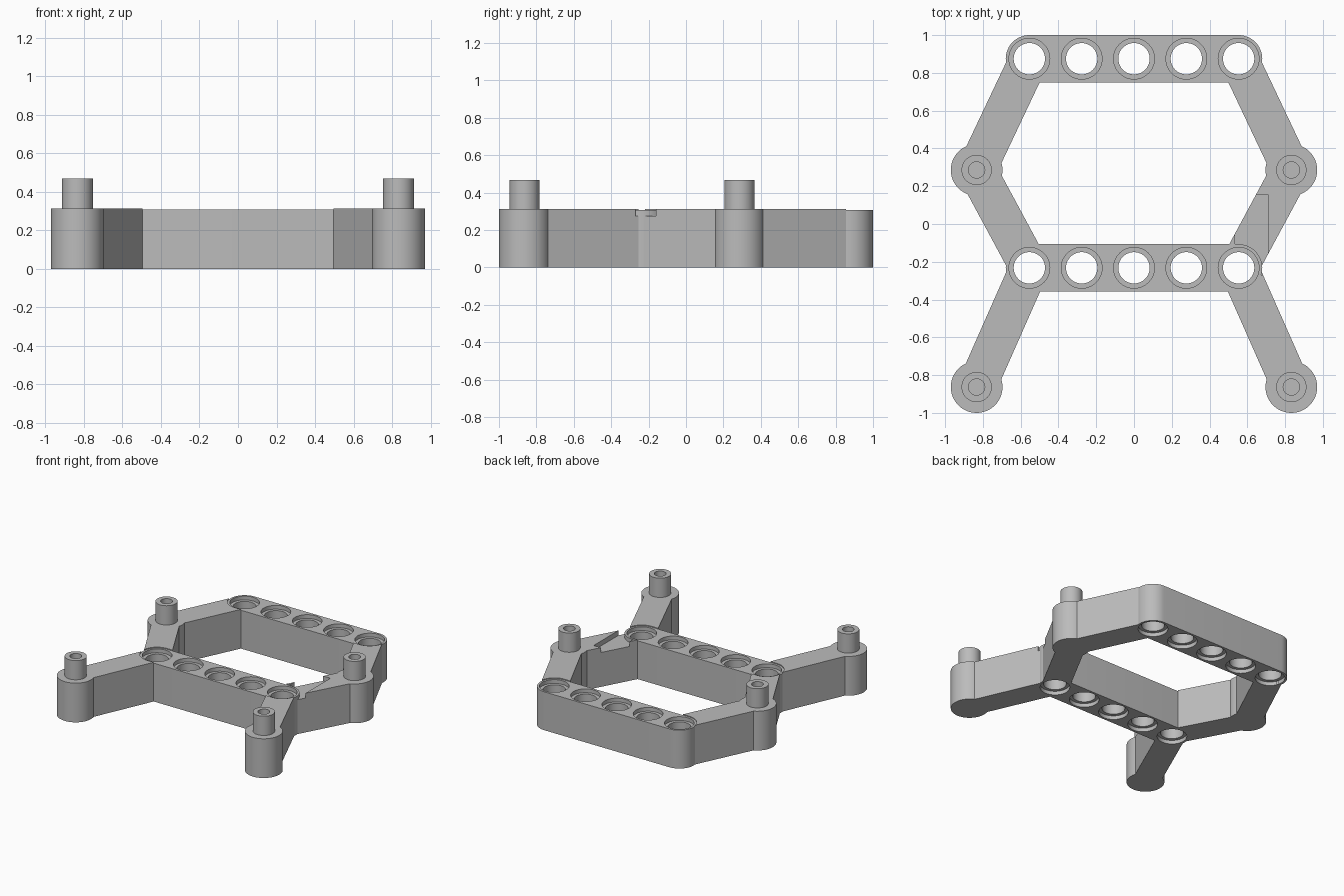
import bpy, bmesh
from math import pi, cos, sin
from mathutils import Vector

cube = bpy.data.objects.get("Cube")
if cube:
    bpy.data.objects.remove(cube, do_unlink=True)

BEAM_TOP, ARM_TOP, PEG_TOP = 0.307, 0.314, 0.468
BEAM_R, ARM_R, POST_R, PEG_R = 0.125, 0.103, 0.137, 0.08
BEAM_Y = {"front": -0.232, "back": 0.875}
POST_Y = {"front": -0.863, "middle": 0.286}
POST_X, END_X, PITCH = 0.833, 0.554, 0.277

grey = bpy.data.materials.new("plain_grey")
grey.use_nodes = True
grey.diffuse_color = (0.5, 0.5, 0.5, 1)
grey.node_tree.nodes["Principled BSDF"].inputs["Base Color"].default_value = grey.diffuse_color


def prism(name, outline, z0, z1):
    """Extrude a flat outline from z0 up to z1."""
    bm = bmesh.new()
    face = bm.faces.new([bm.verts.new((x, y, z0)) for x, y in outline])
    new = bmesh.ops.extrude_face_region(bm, geom=[face])["geom"]
    bmesh.ops.translate(bm, vec=(0, 0, z1 - z0),
                        verts=[v for v in new if isinstance(v, bmesh.types.BMVert)])
    bmesh.ops.recalc_face_normals(bm, faces=bm.faces)
    mesh = bpy.data.meshes.new(name)
    bm.to_mesh(mesh)
    bm.free()
    mesh.materials.append(grey)
    obj = bpy.data.objects.new(name, mesh)
    bpy.context.collection.objects.link(obj)
    return obj


def arc(x, y, r, start, end, n):
    return [(x + r * cos(start + (end - start) * i / n),
             y + r * sin(start + (end - start) * i / n)) for i in range(n + 1)]


def cylinder(name, x, y, r, z0, z1):
    return prism(name, arc(x, y, r, 0, 2 * pi, 48)[:-1], z0, z1)


def stadium(name, y, z0, z1):
    outline = (arc(END_X, y, BEAM_R, -pi / 2, pi / 2, 24)
               + arc(-END_X, y, BEAM_R, pi / 2, 3 * pi / 2, 24))
    return prism(name, outline, z0, z1)


def bar(name, a, b):
    a, b = Vector(a), Vector(b)
    d = (b - a).normalized()
    side = Vector((-d.y, d.x)) * ARM_R
    return prism(name, [a + side, a - side, b - side, b + side], 0, ARM_TOP)


def box(name, x0, x1, y0, y1, z0, z1):
    return prism(name, [(x0, y0), (x1, y0), (x1, y1), (x0, y1)], z0, z1)


def combine(target, tool, operation):
    mod = target.modifiers.new(operation.lower(), 'BOOLEAN')
    mod.operation, mod.solver, mod.object = operation, 'EXACT', tool
    bpy.context.view_layer.objects.active = target
    bpy.ops.object.modifier_apply(modifier=mod.name)
    bpy.data.objects.remove(tool, do_unlink=True)


parts = []

# Beams with five counterbored holes
for where, y in BEAM_Y.items():
    beam = stadium(where + "_beam", y, 0, BEAM_TOP)
    for i in range(-2, 3):
        x = i * PITCH
        combine(beam, cylinder("hole", x, y, 0.083, -0.1, 0.5), 'DIFFERENCE')
        combine(beam, cylinder("top_rim", x, y, 0.108, BEAM_TOP - 0.03, 0.5), 'DIFFERENCE')
        combine(beam, cylinder("bottom_rim", x, y, 0.108, -0.1, 0.03), 'DIFFERENCE')
    parts.append(beam)

# Arms with pegged posts on both sides
for side, s in (("left", 1), ("right", -1)):
    for where, y in POST_Y.items():
        post = (s * POST_X, y)
        ends = ["front"] if where == "front" else ["front", "back"]
        leg = cylinder(f"{side}_{where}_arm_and_post", *post, POST_R, 0, ARM_TOP)
        for end in ends:
            combine(leg, bar("arm", post, (s * END_X, BEAM_Y[end])), 'UNION')
        # Shallow notch beside the front beam on one side only
        if side == "left":
            combine(leg, box("notch", 0.535, 0.71, -0.27, 0.155, 0.275, 0.5), 'DIFFERENCE')
        for end in ends:
            combine(leg, stadium("beam_space", BEAM_Y[end], -0.1, 0.5), 'DIFFERENCE')
        combine(leg, cylinder("peg", *post, PEG_R, 0.2, PEG_TOP), 'UNION')
        combine(leg, cylinder("screw_hole", *post, 0.043, ARM_TOP - 0.1, 0.6), 'DIFFERENCE')
        parts.append(leg)

# Smooth round walls, keep sharp edges
bpy.ops.object.select_all(action='DESELECT')
for obj in parts:
    obj.select_set(True)
bpy.context.view_layer.objects.active = parts[0]
bpy.ops.object.shade_smooth_by_angle(angle=pi / 6)
